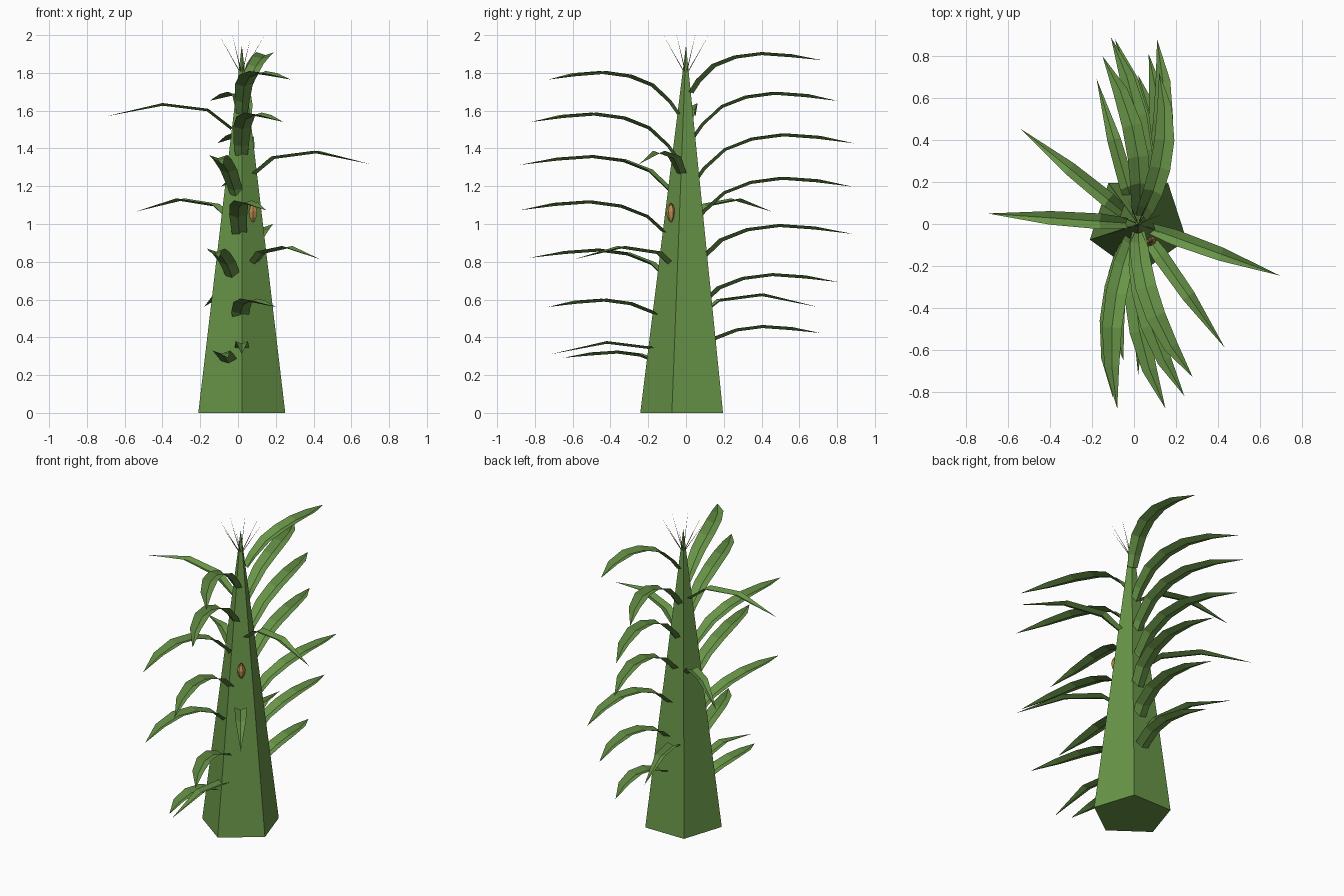
import bpy, bmesh, math
from mathutils import Vector

if "Cube" in bpy.data.objects:
    bpy.data.objects.remove(bpy.data.objects["Cube"], do_unlink=True)

AXIS = Vector((0.02, 0, 0))


def material(name, color):
    mat = bpy.data.materials.new(name)
    mat.use_nodes = True
    mat.diffuse_color = (*color, 1)
    mat.node_tree.nodes["Principled BSDF"].inputs["Base Color"].default_value = (*color, 1)
    return mat


GREEN = material("leaf green", (0.14, 0.30, 0.065))
GOLD = material("kernel gold", (0.50, 0.27, 0.08))
BROWN = material("silk brown", (0.22, 0.11, 0.04))
TAN = material("tassel tan", (0.36, 0.25, 0.12))


def add_object(name, bm, *mats):
    mesh = bpy.data.meshes.new(name)
    bm.to_mesh(mesh)
    bm.free()
    for mat in mats:
        mesh.materials.append(mat)
    obj = bpy.data.objects.new(name, mesh)
    bpy.context.collection.objects.link(obj)
    return obj


def lathe(name, center, rings, sides, *mats):
    """Stack of polygon rings (radius, height) with a corner at the front."""
    bm = bmesh.new()
    loops = []
    for radius, z in rings:
        loop = []
        for i in range(sides):
            a = math.tau * i / sides - math.pi / 2
            loop.append(bm.verts.new(center + Vector((radius * math.cos(a), radius * math.sin(a), z))))
        loops.append(loop)
    for low, high in zip(loops, loops[1:]):
        for i in range(sides):
            j = (i + 1) % sides
            bm.faces.new((low[i], low[j], high[j], high[i]))
    bm.faces.new(loops[0][::-1])
    bm.faces.new(loops[-1])
    return add_object(name, bm, *mats)


def leaf(name, path, widths, fold):
    """Folded ribbon along a path, narrowing to a point."""
    bm = bmesh.new()
    rows = []
    for i, p in enumerate(path[:-1]):
        tangent = (path[i + 1] - path[max(i - 1, 0)]).normalized()
        side = tangent.cross(Vector((0, 0, 1))).normalized()
        normal = side.cross(tangent)
        half = side * widths[i] / 2
        rows.append([bm.verts.new(v) for v in (p - half, p - normal * fold, p + half)])
    for a, b in zip(rows, rows[1:]):
        for k in (0, 1):
            bm.faces.new((a[k], a[k + 1], b[k + 1], b[k]))
    tip = bm.verts.new(path[-1])
    for k in (0, 1):
        bm.faces.new((rows[-1][k], rows[-1][k + 1], tip))
    return add_object(name, bm, GREEN)


# Five-sided tapering stalk
lathe("stalk", AXIS, [(0.242, 0), (0.001, 1.94)], 5, GREEN)

# Long arching leaves: tip x, tip y, height of the arch
ARCH = [(0.04, -0.23), (0.10, -0.16), (0.22, -0.07), (0.38, -0.02),
        (0.57, 0), (0.78, -0.012), (1, -0.047)]
ARCH_WIDTHS = [0.06, 0.08, 0.095, 0.10, 0.095, 0.07]
BACK = [(0.02, 0.71, 0.465), (0.07, 0.81, 0.74), (0.11, 0.88, 1.0), (-0.09, 0.88, 1.25),
        (-0.11, 0.89, 1.48), (-0.15, 0.80, 1.70), (0.12, 0.72, 1.91)]
FRONT = [(-0.05, -0.65, 0.33), (0.20, -0.73, 0.605), (-0.10, -0.83, 0.87), (0.15, -0.88, 1.125),
         (-0.08, -0.88, 1.365), (0.24, -0.82, 1.59), (0.28, -0.73, 1.81)]

for group, tips in (("back", BACK), ("front", FRONT)):
    for n, (x, y, top) in enumerate(tips):
        reach = Vector((x, y, 0)) - AXIS
        bow = Vector((reach.y, -reach.x, 0)).normalized() * 0.07
        rise = reach.length / 0.8
        path = [AXIS + reach * t + bow * 4 * t * (1 - t) + Vector((0, 0, top + h * rise))
                for t, h in ARCH]
        leaf(f"{group}_leaf_{n + 1}", path, ARCH_WIDTHS, 0.016)

# Short straight leaves spiralling up the stalk
for n, degrees in enumerate((-90, 106, -55, 141, -20, 176)):
    a = math.radians(degrees)
    out = Vector((math.cos(a), math.sin(a), 0))
    base = 0.25 + 0.252 * n
    path = [AXIS + out * r + Vector((0, 0, base + h))
            for r, h in ((0.05, 0), (0.18, 0.10), (0.42, 0.13), (0.72, 0.06))]
    leaf(f"spiral_leaf_{n + 1}", path, [0.05, 0.075, 0.065], 0.014)

# Small ear with a brown silk crown
ear = lathe("ear", Vector((0.08, -0.08, 1.01)),
            [(0.006, 0), (0.02, 0.025), (0.025, 0.055), (0.016, 0.085), (0.004, 0.1)],
            6, GOLD, BROWN)
for face in ear.data.polygons:
    face.material_index = int(face.center.z > 1.1)

# Fine tassel strands
bm = bmesh.new()
for i in range(8):
    a = math.tau * (i + 0.5) / 8
    out = Vector((math.cos(a), math.sin(a), 0))
    root = AXIS + Vector((0, 0, 1.79))
    across = Vector((-out.y, out.x, 0)) * 0.003
    tip = bm.verts.new(AXIS + out * 0.13 + Vector((0, 0, 2)))
    ring = [bm.verts.new(root + v) for v in (across, -across, out * 0.005)]
    for k in range(3):
        bm.faces.new((ring[k], ring[(k + 1) % 3], tip))
add_object("tassel", bm, TAN)
